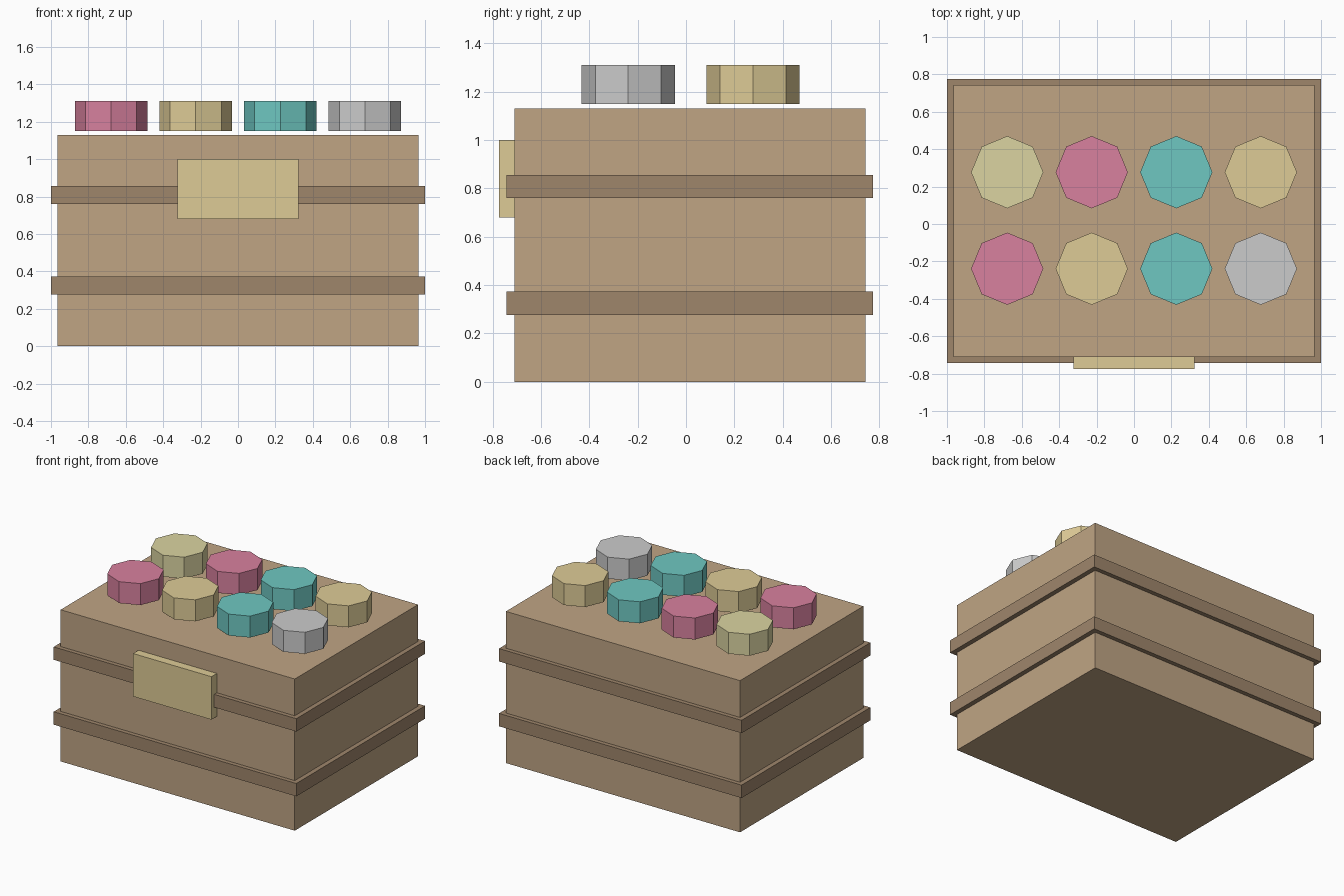
import bpy

if "Cube" in bpy.data.objects:
    bpy.data.objects.remove(bpy.data.objects["Cube"])


def material(name, rgb):
    # display colour (0-255) converted to linear
    m = bpy.data.materials.new(name)
    m.diffuse_color = [(c / 255) ** 2.2 for c in rgb] + [1]
    m.use_nodes = True
    m.node_tree.nodes["Principled BSDF"].inputs["Base Color"].default_value = m.diffuse_color
    return m


wood = material("wood", (190, 163, 131))
dark_wood = material("dark_wood", (157, 133, 107))
tan = material("tan", (221, 202, 149))
cream = material("cream", (218, 211, 160))
pink = material("pink", (215, 128, 157))
teal = material("teal", (110, 198, 192))
silver = material("silver", (215, 215, 213))


def box(name, lo, hi, mat):
    bpy.ops.mesh.primitive_cube_add(
        size=1, location=[(a + b) / 2 for a, b in zip(lo, hi)])
    ob = bpy.context.object
    ob.name = name
    ob.scale = [b - a for a, b in zip(lo, hi)]
    bpy.ops.object.transform_apply(location=False, rotation=False, scale=True)
    ob.data.materials.append(mat)


# crate body
box("crate_body", (-0.965, -0.71, 0), (0.965, 0.742, 1.13), wood)

# two bands wrapping the crate
for name, z0, z1 in (("lower_band", 0.277, 0.373), ("upper_band", 0.76, 0.856)):
    box(name, (-1, -0.742, z0), (1, 0.774, z1), dark_wood)

# front plate
box("front_plate", (-0.323, -0.774, 0.68), (0.323, -0.70, 1.0), tan)

# eight octagonal caps hovering just above the lid
rows = {-0.239: ("front", (pink, tan, teal, silver)),
        0.277: ("back", (cream, pink, teal, tan))}
for y, (row, mats) in rows.items():
    for i, mat in enumerate(mats):
        bpy.ops.mesh.primitive_cylinder_add(
            vertices=8, radius=0.193, depth=0.16,
            location=(-0.678 + i * 0.452, y, 1.23))
        cap = bpy.context.object
        cap.name = f"{row}_cap_{i + 1}"
        cap.data.materials.append(mat)
